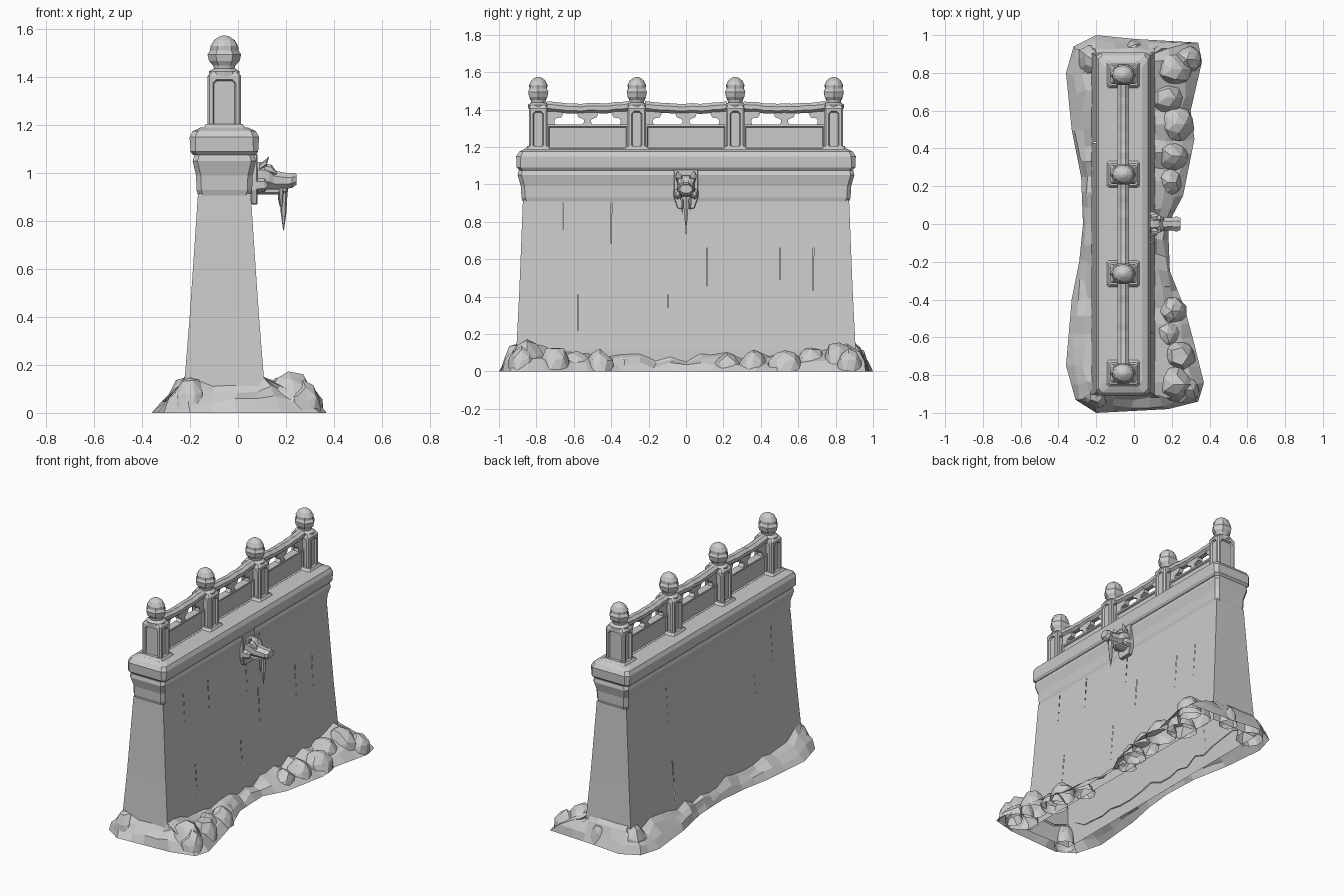
import bpy, bmesh, math, random
from mathutils import Vector

random.seed(4)
cube = bpy.data.objects.get("Cube")
if cube:
    bpy.data.objects.remove(cube)

stone = bpy.data.materials.new("grey_stone")
stone.use_nodes = True
COLOUR = (0.6, 0.6, 0.6, 1)
stone.diffuse_color = COLOUR
stone.node_tree.nodes["Principled BSDF"].inputs["Base Color"].default_value = COLOUR
CX = -0.057                      # centre line of the wall
POSTS = (-0.79, -0.263, 0.263, 0.79)


def finish(bm, name, bevel=0, fix=True):
    if fix:
        bmesh.ops.recalc_face_normals(bm, faces=bm.faces[:])
    mesh = bpy.data.meshes.new(name)
    bm.to_mesh(mesh)
    bm.free()
    mesh.materials.append(stone)
    ob = bpy.data.objects.new(name, mesh)
    bpy.context.collection.objects.link(ob)
    if bevel:
        mod = ob.modifiers.new("worn_edges", "BEVEL")
        mod.width, mod.segments, mod.limit_method = bevel, 1, "ANGLE"
    return ob


def loft(name, rings, caps=True, bevel=0):
    """Skin a list of closed rings of equal length."""
    bm = bmesh.new()
    rows = [[bm.verts.new(p) for p in ring] for ring in rings]
    n = len(rows[0])
    for a, b in zip(rows, rows[1:]):
        for i in range(n):
            j = (i + 1) % n
            bm.faces.new((a[i], a[j], b[j], b[i]))
    if caps:
        bm.faces.new(rows[0][::-1])
        bm.faces.new(rows[-1])
    return finish(bm, name, bevel)


def rect(z, hx, hy, c, cy=0):
    """Rectangle with cut corners, lying flat."""
    quarter = [(hx, hy - c), (hx - c, hy)]
    pts = quarter + [(-x, y) for x, y in quarter[::-1]]
    pts += [(-x, -y) for x, y in pts]
    return [(CX + x, cy + y, z) for x, y in pts]


def oval(centre, ra, rb, axis, n=8):
    """Ring around the given axis (0 = x, 1 = y)."""
    ring = []
    for i in range(n):
        t = math.tau * (i + 0.5) / n
        p = Vector(centre)
        p[1 - axis] += ra * math.cos(t)
        p.z += rb * math.sin(t)
        ring.append(p)
    return ring


def prism(name, outline, half, bevel=0):
    """Outline in the y-z plane, thickened along x about the wall centre."""
    return loft(name, [[(CX + s * half, y, z) for y, z in outline] for s in (-1, 1)], True, bevel)


# Coursed stone wall: every block is a raised quad on an open shell
LEVELS = [(0, 0.17, 0.91), (0.12, 0.167, 0.907), (0.41, 0.144, 0.892),
          (0.66, 0.127, 0.882), (0.915, 0.11, 0.872)]
JOINTS = [(-0.25, 0.22), (-0.58, -0.1, 0.43), (-0.46, 0.11, 0.5, 0.68), (-0.66, -0.4, 0, 0.45)]
bm = bmesh.new()
for (z0, x0, y0), (z1, x1, y1), cuts in zip(LEVELS, LEVELS[1:], JOINTS):
    for side in (-1, 1):
        marks = [None, *cuts, None]
        for a, b in zip(marks, marks[1:]):
            lo = (-y0, -y1) if a is None else (a, a + random.uniform(-0.006, 0.006))
            hi = (y0, y1) if b is None else (b, b)
            quad = [(x0, lo[0], z0), (x0, hi[0], z0), (x1, hi[1], z1), (x1, lo[1], z1)]
            face = [bm.verts.new((CX + side * x, y, z)) for x, y, z in quad]
            bm.faces.new(face[::side])
        end = [(-x0, z0), (x0, z0), (x1, z1), (-x1, z1)]
        face = [bm.verts.new((CX + x, side * (y0 if z == z0 else y1), z)) for x, z in end]
        bm.faces.new(face[::-side])
bmesh.ops.inset_individual(bm, faces=bm.faces[:], thickness=0.006, depth=0.009)
finish(bm, "stone_block_wall", fix=False)

# Flared frieze and capping slab
loft("frieze", [rect(0.9, 0.108, 0.87, 0.02), rect(0.93, 0.116, 0.88, 0.02),
                rect(0.99, 0.118, 0.883, 0.02), rect(1.05, 0.132, 0.9, 0.02),
                rect(1.075, 0.125, 0.895, 0.02)])
loft("cap_slab", [rect(1.075, 0.13, 0.89, 0.02), rect(1.09, 0.141, 0.905, 0.02),
                  rect(1.15, 0.145, 0.908, 0.025), rect(1.175, 0.132, 0.892, 0.02),
                  rect(1.19, 0.1, 0.86, 0.03)])

# Balustrade posts with recessed panels, plinths and carved finials
FINIAL = [(1.405, 0.06), (1.425, 0.062), (1.437, 0.042), (1.45, 0.045), (1.468, 0.062), (1.495, 0.068),
          (1.512, 0.058), (1.53, 0.056), (1.555, 0.042), (1.57, 0.02), (1.575, 0.004)]
for k, y in enumerate(POSTS, 1):
    loft(f"post_plinth_{k}", [rect(1.17, 0.1, 0.085, 0.01, y), rect(1.205, 0.076, 0.058, 0.008, y)])
    post = [rect(z, hx, hy, 0.008, y) for z, hx, hy in
            ((1.18, 0.07, 0.05), (1.405, 0.07, 0.05), (1.425, 0.055, 0.04))]
    bm = bmesh.new()
    rows = [[bm.verts.new(p) for p in ring] for ring in post]
    for a, b in zip(rows, rows[1:]):
        for i in range(8):
            bm.faces.new((a[i], a[i - 7], b[i - 7], b[i]))
    bm.faces.new(rows[-1])
    bmesh.ops.recalc_face_normals(bm, faces=bm.faces[:])
    sides = [f for f in bm.faces if f.calc_area() > 0.012 and abs(f.normal.z) < 0.2]
    bmesh.ops.inset_individual(bm, faces=sides, thickness=0.02)
    corners = list({v for f in sides for v in f.verts})
    bmesh.ops.bevel(bm, geom=corners, offset=0.014, segments=1, affect="VERTICES")
    bm.normal_update()
    panels = [f for f in bm.faces if len(f.verts) == 8 and abs(f.normal.z) < 0.2
              and f.calc_center_median().z < 1.35 and f.calc_area() < 0.03]
    bmesh.ops.inset_individual(bm, faces=panels, thickness=0.006, depth=-0.012)
    finish(bm, f"post_{k}")
    rings = []
    for z, r in FINIAL:
        lobe = 0.12 if 1.45 < z < 1.52 else 0
        rings.append([(CX + r * 1.03 * math.cos(t) * w, y + r * 0.9 * math.sin(t) * w, z)
                      for i in range(12) for t in [math.tau * i / 12]
                      for w in [1 - lobe * (i % 2)]])
    loft(f"finial_{k}", rings)

# Railing bays: sunk panel, worn handrail, corner scrolls and central vase
HALF = 0.22
for k, (a, b) in enumerate(zip(POSTS, POSTS[1:]), 1):
    mid = (a + b) / 2
    bm = bmesh.new()
    bmesh.ops.create_cube(bm, size=1)
    for v in bm.verts:
        v.co = (CX + v.co.x * 0.05, mid + v.co.y * 2 * HALF, 1.25 + v.co.z * 0.14)
    bm.normal_update()
    broad = [f for f in bm.faces if abs(f.normal.x) > 0.9]
    bmesh.ops.inset_individual(bm, faces=broad, thickness=0.016)
    bmesh.ops.inset_individual(bm, faces=broad, thickness=0.006, depth=-0.009)
    finish(bm, f"railing_panel_{k}")

    rings = []
    for i in range(13):
        s = i / 6 - 1
        z = 1.405 + 0.012 * s * s + random.uniform(-0.003, 0.003)
        rings.append(oval((CX, mid + s * HALF, z), 0.034, 0.029, 1))
    loft(f"handrail_{k}", rings)
    for s in (-1, 1):
        scroll = [(HALF, 1.31), (0.17, 1.31), (0.178, 1.335), (0.172, 1.352),
                  (0.14, 1.358), (0.125, 1.39), (HALF, 1.39)]
        prism(f"corner_scroll_{k}", [(mid + s * y, z) for y, z in scroll], 0.016)
    vase = [(0.03, 1.315), (0.018, 1.335), (0.018, 1.345), (0.05, 1.36), (0.06, 1.39)]
    outline = vase + [(-y, z) for y, z in vase[::-1]]
    prism(f"vase_support_{k}", [(mid + y, z) for y, z in outline], 0.018)

# Beast-head water spout
prism_plate = [(0.065, 1.08), (0.065, 0.93), (0.045, 0.87), (-0.045, 0.87), (-0.065, 0.93), (-0.065, 1.08)]
plate = prism("spout_back_plate", prism_plate, 0.014, 0.004)
plate.location.x = 0.125
plate_2 = [(0.06, 0.99, 0.05, 0.06), (0.1, 0.99, 0.052, 0.062), (0.13, 0.985, 0.05, 0.055),
           (0.15, 0.972, 0.04, 0.042), (0.2, 0.968, 0.036, 0.036), (0.225, 0.97, 0.044, 0.034),
           (0.245, 0.975, 0.034, 0.024)]
loft("spout_head", [oval((x, 0, z), ry, rz, 0) for x, z, ry, rz in plate_2])
loft("spout_jaw", [oval((x, 0, z), ry, 0.016, 0)
                   for x, z, ry in ((0.08, 0.925, 0.034), (0.15, 0.925, 0.03), (0.2, 0.93, 0.022))])
for s in (-1, 1):
    loft("spout_ear", [oval((x, s * y, z), r, r * 0.8, 0, 6) for x, y, z, r in
                       ((0.09, 0.035, 1.025, 0.018), (0.118, 0.04, 1.045, 0.018), (0.13, 0.045, 1.07, 0.003))])
    loft("spout_brow", [oval((x, s * 0.027, z), r, r, 0, 6) for x, z, r in
                        ((0.11, 1.02, 0.018), (0.14, 1.015, 0.02), (0.16, 1.0, 0.008))])
    loft("spout_cheek_curl", [oval((x, s * 0.045, 0.95), r, r * 1.3, 0, 6) for x, r in
                              ((0.07, 0.024), (0.11, 0.022), (0.125, 0.01))])


def icicle(name, x, y, top, tip, r):
    loft(name, [[(x + w * r * math.cos(t), y + w * r * math.sin(t), top + (tip - top) * f)
                 for i in range(6) for t in [math.tau * i / 6]]
                for f, w in ((0, 1), (0.3, 0.75), (0.6, 0.6), (1, 0.08))])


icicle("icicle_main", 0.19, 0, 0.95, 0.76, 0.02)
icicle("icicle_left", 0.175, 0.022, 0.93, 0.86, 0.012)
icicle("icicle_right", 0.18, -0.02, 0.93, 0.84, 0.011)

# Ground skirt: rough slope from the outline up to the wall foot
OUTLINE = [(-.36, -.75), (-.31, -.93), (-.2, -1), (.18, -.98), (.34, -.94), (.37, -.84), (.31, -.6),
           (.27, -.45), (.19, -.25), (.18, 0), (.26, .15), (.29, .3), (.32, .45), (.3, .6), (.36, .86),
           (.34, .96), (0, .98), (-.2, 1), (-.32, .94), (-.36, .8), (-.33, .5), (-.28, .25),
           (-.27, 0), (-.29, -.2), (-.33, -.4)]
ground = []
for p, q in zip(OUTLINE, OUTLINE[1:] + OUTLINE[:1]):
    steps = max(1, round((Vector(q) - Vector(p)).length / 0.09))
    ground += [Vector(p).lerp(Vector(q), i / steps) for i in range(steps)]
rows = [[], [], [], []]
for p in ground:
    foot = Vector((max(-0.22, min(0.1, p.x)), max(-0.9, min(0.9, p.y))))
    high = 0.085 + 0.07 * abs(foot.y) ** 3 + random.uniform(-0.025, 0.03)
    for row, (t, h) in zip(rows, ((0, 0), (0.25, 0.4), (0.65, 0.75), (1, 1))):
        q = p.lerp(foot, t)
        j = 0.012 if 0 < t < 1 else 0
        row.append((q.x + random.uniform(-j, j), q.y + random.uniform(-j, j),
                    h * high + (random.uniform(-j, j) if j else 0)))
loft("ground_skirt", rows, caps=False)

# Boulders heaped along the foot of the wall: x, y, radius, height
ROCKS = [(.21, -.85, .11, .18), (.27, -.88, .08, .13), (.24, -.7, .09, .14), (.17, -.58, .09, .11),
         (.2, -.46, .08, .12), (.13, -.33, .07, .08), (.14, .1, .06, .06), (.18, .22, .08, .1),
         (.2, .36, .09, .12), (.22, .53, .1, .12), (.17, .67, .1, .14), (.2, .82, .11, .17),
         (.28, .87, .08, .12), (-.2, -.91, .07, .16), (-.22, .87, .09, .16), (0, .92, .06, .13)]
for x, y, r, h in ROCKS:
    bm = bmesh.new()
    bmesh.ops.create_icosphere(bm, subdivisions=2, radius=1)
    for v in bm.verts:
        k = random.uniform(0.88, 1.06)
        v.co = (x + v.co.x * r * k, y + v.co.y * r * k, v.co.z * h * k)
    bmesh.ops.bisect_plane(bm, geom=bm.verts[:] + bm.edges[:] + bm.faces[:],
                           plane_co=(0, 0, 0), plane_no=(0, 0, 1), clear_inner=True)
    finish(bm, "boulder", fix=False)
